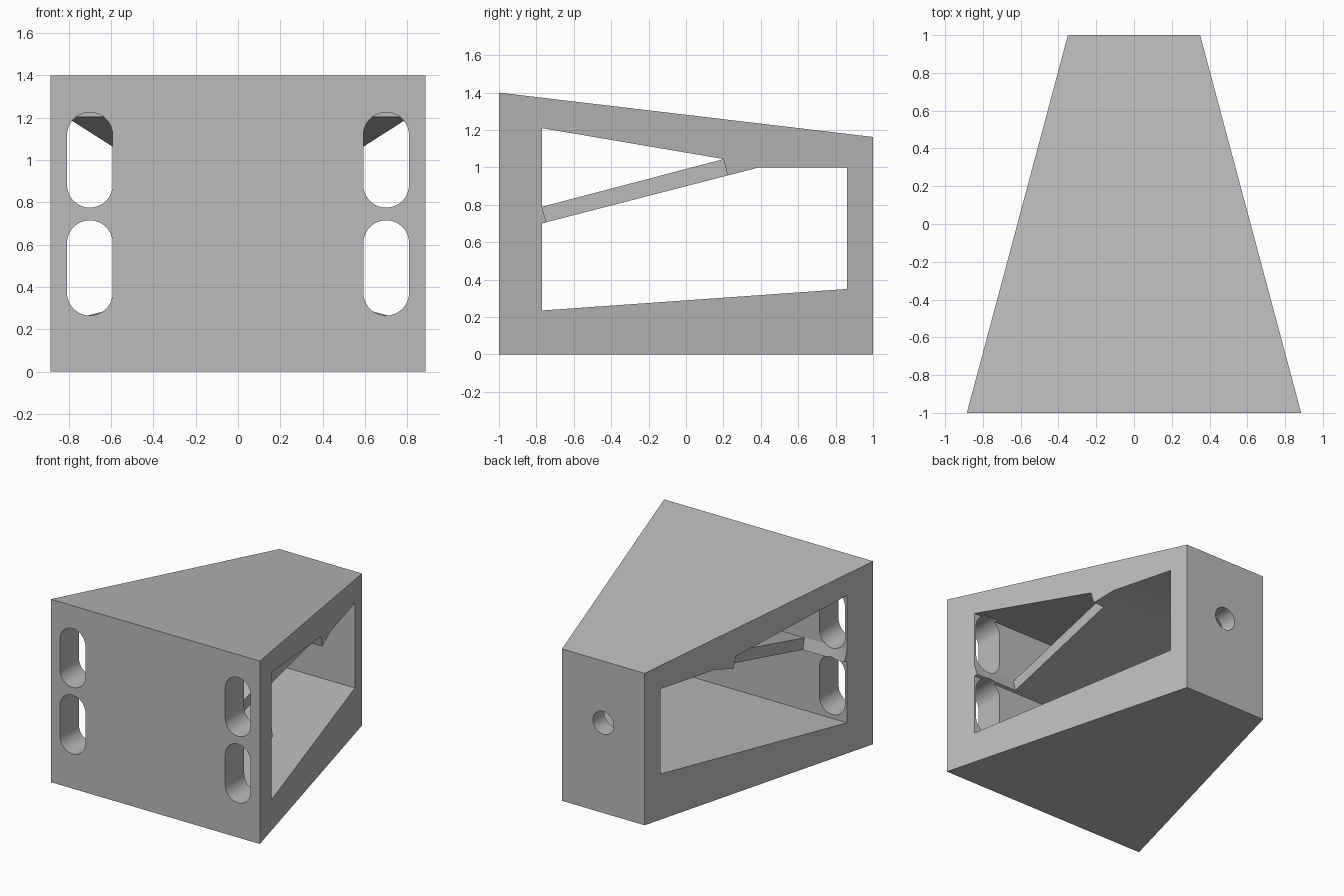
import bpy
import bmesh
from math import cos, sin, pi
from mathutils import Vector

default = bpy.data.objects.get("Cube")
if default:
    bpy.data.objects.remove(default, do_unlink=True)

grey = bpy.data.materials.new("light grey")
grey.use_nodes = True
grey.diffuse_color = (0.5, 0.5, 0.5, 1)
grey.node_tree.nodes["Principled BSDF"].inputs["Base Color"].default_value = (0.5, 0.5, 0.5, 1)


def prism(name, points, sweep):
    """Extrude a closed outline of 3D points along a vector."""
    bm = bmesh.new()
    face = bm.faces.new([bm.verts.new(p) for p in points])
    new = bmesh.ops.extrude_face_region(bm, geom=[face])["geom"]
    moved = [g for g in new if isinstance(g, bmesh.types.BMVert)]
    bmesh.ops.translate(bm, verts=moved, vec=Vector(sweep))
    bmesh.ops.recalc_face_normals(bm, faces=bm.faces)
    mesh = bpy.data.meshes.new(name)
    bm.to_mesh(mesh)
    bm.free()
    mesh.materials.append(grey)
    obj = bpy.data.objects.new(name, mesh)
    bpy.context.collection.objects.link(obj)
    return obj


def side_prism(name, profile, half):
    return prism(name, [(-half, y, z) for y, z in profile], (2 * half, 0, 0))


def stadium(x, z, radius, straight, y, steps=20):
    """Upright slot outline; a zero straight length gives a circle."""
    points = []
    for side in (0, 1):
        for i in range(steps + (1 if straight else 0)):
            a = pi * (side + i / steps)
            shift = straight / 2 * (1 - 2 * side)
            points.append((x + radius * cos(a), y, z + shift + radius * sin(a)))
    return points


def cut(target, cutter):
    mod = target.modifiers.new(cutter.name, "BOOLEAN")
    mod.operation = "DIFFERENCE"
    mod.solver = "EXACT"
    mod.object = cutter
    bpy.context.view_layer.objects.active = target
    bpy.ops.object.modifier_apply(modifier=mod.name)
    bpy.data.objects.remove(cutter, do_unlink=True)


# Tapered body with a sloping top
body = side_prism("wedge_body", [(-1, 0), (1, 0), (1, 1.163), (-1, 1.4)], 0.885)
for v in body.data.vertices:
    if v.co.y > 0:
        v.co.x *= 0.35 / 0.885

# Window through both sides, leaving a small ledge at the front wall
cut(body, side_prism("window_cutter", [
    (-0.77, 0.235), (0.86, 0.35), (0.86, 1.0), (0.39, 1.0), (0.223, 0.957),
    (0.2, 1.045), (-0.77, 1.21), (-0.77, 0.79), (-0.747, 0.706), (-0.77, 0.70)], 1.2))

# Four slots in the front wall
for x in (-0.7, 0.7):
    for z in (0.49, 1.0):
        cut(body, prism("slot_cutter", stadium(x, z, 0.108, 0.234, -1.1), (0, 0.365, 0)))

# Round hole in the back wall
cut(body, prism("hole_cutter", stadium(0, 0.69, 0.088, 0, 0.8), (0, 0.3, 0)))

# Sloping inner plate, narrower than the body
plate = side_prism("sloping_plate", [
    (-0.78, 0.698), (0.23, 0.959), (0.207, 1.046), (-0.78, 0.787)], 0.465)

for obj in (body, plate):
    bpy.ops.object.select_all(action="DESELECT")
    obj.select_set(True)
    bpy.context.view_layer.objects.active = obj
    bpy.ops.object.shade_smooth_by_angle(angle=pi / 9)
